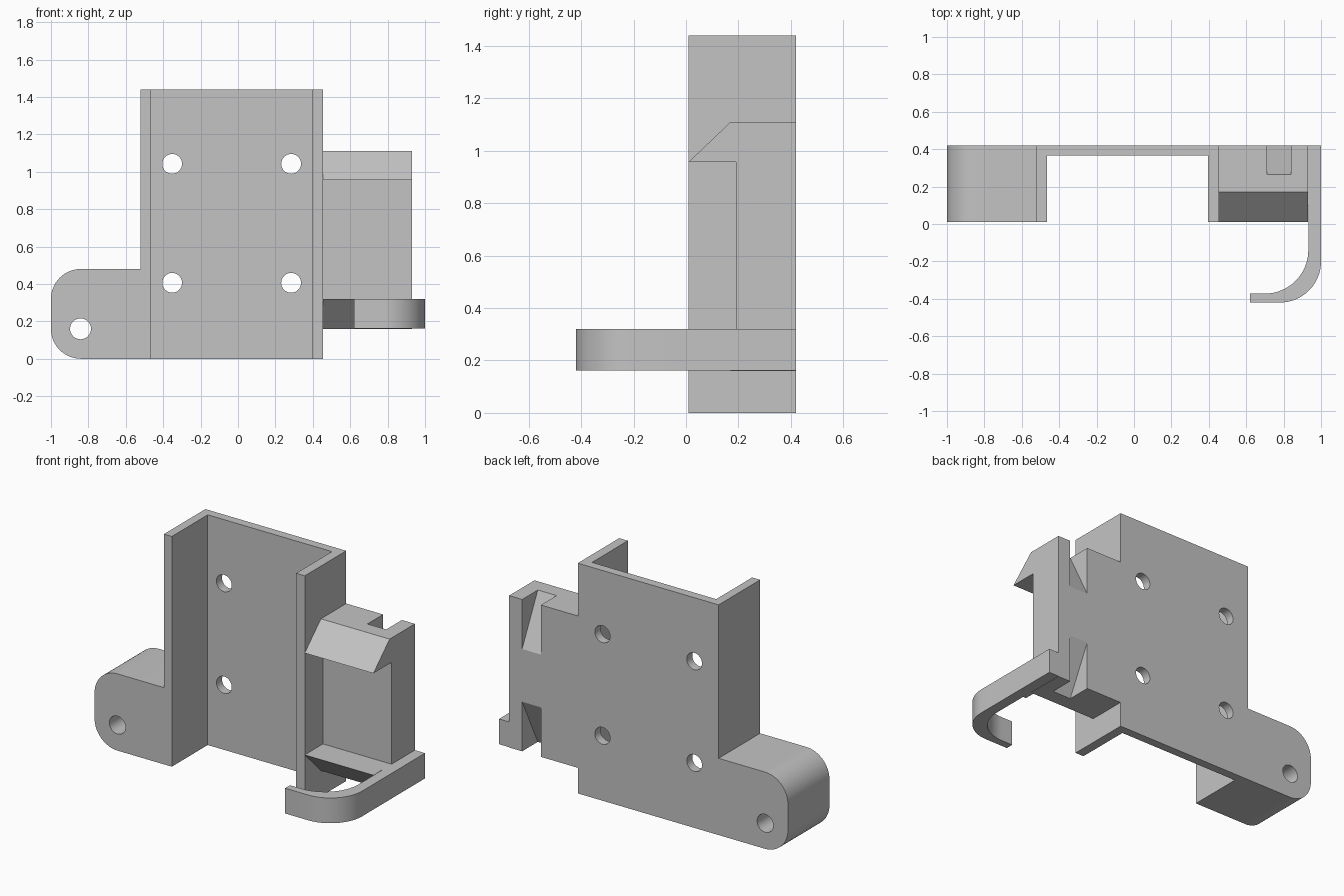
import bpy, bmesh
from math import sin, cos, pi, radians

cube = bpy.data.objects.get("Cube")
if cube:
    bpy.data.objects.remove(cube, do_unlink=True)

grey = bpy.data.materials.new("light grey plastic")
grey.use_nodes = True
colour = (0.55, 0.55, 0.55, 1)
grey.diffuse_color = colour
grey.node_tree.nodes["Principled BSDF"].inputs["Base Color"].default_value = colour

FRONT, BACK = 0.01, 0.42


def prism(name, profile, axis, start, end):
    """Extrude a 2D profile along an axis between two positions."""
    place = {"x": lambda a, b, t: (t, a, b),
             "y": lambda a, b, t: (a, t, b),
             "z": lambda a, b, t: (a, b, t)}[axis]
    bm = bmesh.new()
    rings = [[bm.verts.new(place(a, b, t)) for a, b in profile] for t in (start, end)]
    bm.faces.new(rings[0])
    bm.faces.new(rings[1])
    n = len(profile)
    for i in range(n):
        j = (i + 1) % n
        bm.faces.new((rings[0][i], rings[0][j], rings[1][j], rings[1][i]))
    bmesh.ops.recalc_face_normals(bm, faces=bm.faces)
    mesh = bpy.data.meshes.new(name)
    bm.to_mesh(mesh)
    bm.free()
    mesh.materials.append(grey)
    obj = bpy.data.objects.new(name, mesh)
    bpy.context.collection.objects.link(obj)
    return obj


def arc(cx, cy, r, a0, a1, steps=16):
    angles = [radians(a0 + (a1 - a0) * i / steps) for i in range(steps + 1)]
    return [(cx + r * cos(a), cy + r * sin(a)) for a in angles]


def combine(target, other, operation):
    mod = target.modifiers.new(operation.lower(), "BOOLEAN")
    mod.operation = operation
    mod.solver = "EXACT"
    mod.object = other
    bpy.context.view_layer.objects.active = target
    bpy.ops.object.modifier_apply(modifier=mod.name)
    bpy.data.objects.remove(other, do_unlink=True)


# U-shaped channel: back plate with two side walls
body = prism("mounting_bracket", [
    (-0.52, FRONT), (-0.465, FRONT), (-0.465, 0.365), (0.395, 0.365),
    (0.395, FRONT), (0.455, FRONT), (0.455, BACK), (-0.52, BACK)], "z", 0, 1.44)

# Rounded mounting ear
ear = prism("mounting_ear",
            [(-0.49, 0), (-0.49, 0.48)]
            + arc(-0.84, 0.32, 0.16, 90, 180) + arc(-0.84, 0.16, 0.16, 180, 270),
            "y", FRONT, BACK)

# Side holder with an upper and a lower bevelled lip
holder = prism("side_holder", [
    (BACK, 0.16), (0.17, 0.16), (FRONT, 0.32), (0.19, 0.32),
    (0.19, 0.957), (FRONT, 0.957), (0.17, 1.11), (BACK, 1.11)], "x", 0.43, 0.93)

# Curved retaining arm
arm = prism("retaining_arm",
            [(0.91, BACK), (1.0, BACK)]
            + arc(0.78, -0.2, 0.22, 0, -90)
            + [(0.62, -0.42), (0.62, -0.372)]
            + arc(0.70, -0.14, 0.232, -90, 0)
            + [(0.932, 0.1), (0.91, 0.1)],
            "z", 0.162, 0.32)

for part in (ear, holder, arm):
    combine(body, part, "UNION")

# Screw holes
holes = [(x, z, 0.053) for x in (-0.352, 0.284) for z in (0.406, 1.042)]
holes.append((-0.842, 0.16, 0.056))
for x, z, r in holes:
    cutter = prism("hole_cutter", arc(x, z, r, 0, 348.75, 31), "y", -0.2, 0.6)
    combine(body, cutter, "DIFFERENCE")

# Tapered tie grooves in the back of the holder, mirrored about its middle
middle = 0.635
for side in (-1, 1):
    wedge = [(BACK, 0.165), (0.265, 0.475), (0.265, 0.6), (0.5, 0.6), (0.5, 0.165)]
    cutter = prism("groove_cutter", [(y, middle + side * h) for y, h in wedge],
                   "x", 0.71, 0.84)
    combine(body, cutter, "DIFFERENCE")

# Smooth the rounded faces and keep the corners crisp
bpy.ops.object.select_all(action="DESELECT")
body.select_set(True)
bpy.context.view_layer.objects.active = body
bpy.ops.object.shade_smooth_by_angle(angle=radians(20))
